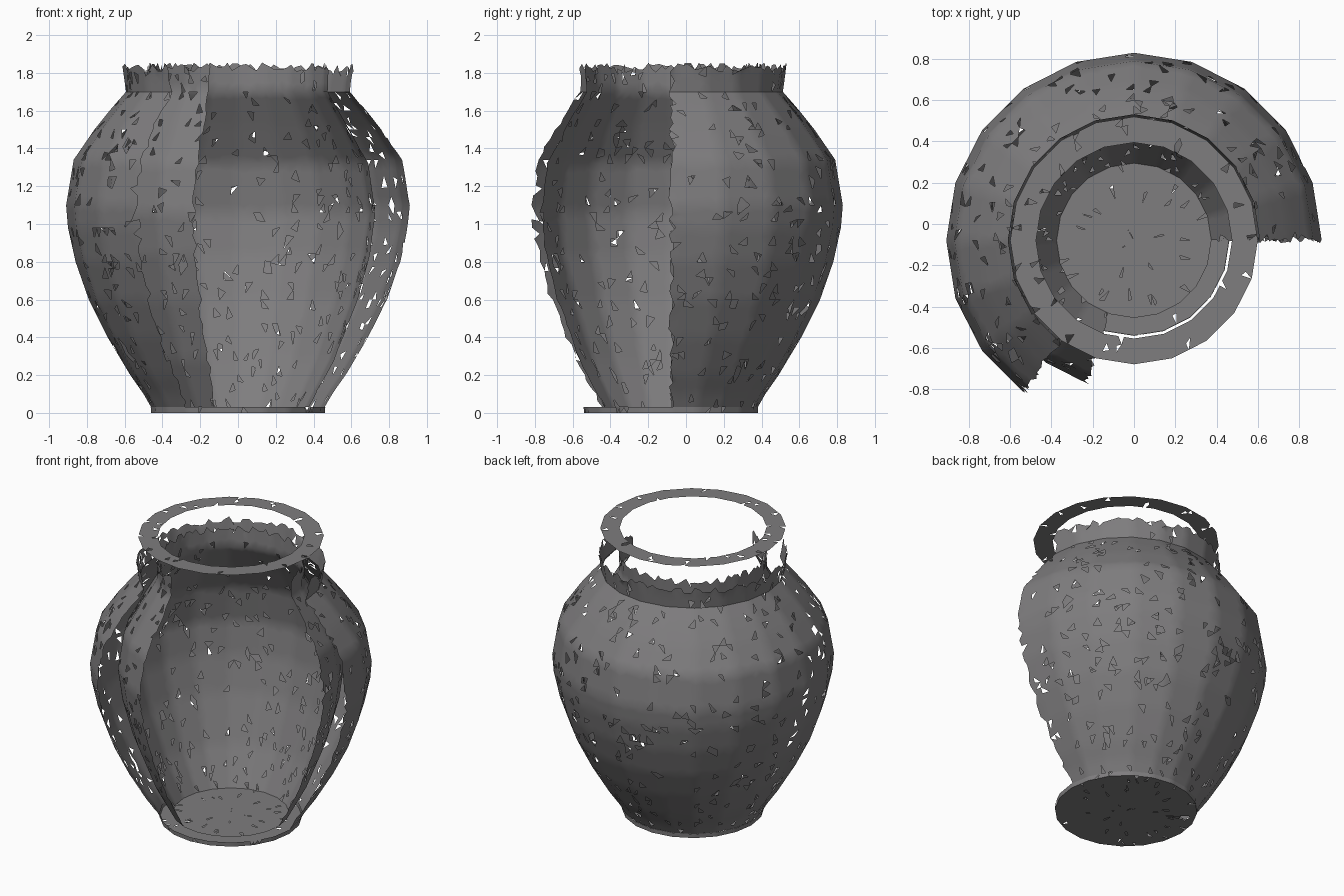
import bpy, bmesh, math, random
from mathutils import Vector

if "Cube" in bpy.data.objects:
    bpy.data.objects.remove(bpy.data.objects["Cube"])

random.seed(4)
SIDES = 20        # flat columns around the pot
SUB = 6           # small cells across each column
CY = -0.08        # axis of the pot in y
STEP = 0.046      # height of small cells

clay = bpy.data.materials.new("dark_clay")
clay.diffuse_color = (0.21, 0.205, 0.21, 1)
clay.use_nodes = True
clay.node_tree.nodes["Principled BSDF"].inputs["Base Color"].default_value = clay.diffuse_color


def point(u, r, z):
    """Point on a 20-sided polygon of radius r; u counts columns from +x."""
    i = math.floor(u)
    t = u - i
    a, b = (2 * math.pi * k / SIDES for k in (i, i + 1))
    x = (1 - t) * math.cos(a) + t * math.cos(b)
    y = (1 - t) * math.sin(a) + t * math.sin(b)
    return Vector((r * x, CY + r * y, z))


def worn_shell(name, profile, columns=SIDES, rough_top=False, holes=0.07):
    """Faceted turned surface of small irregular triangles, some chipped away."""
    # split the profile into small rows, remembering which are original corners
    rows, corner = [], []
    for (r0, z0), (r1, z1) in zip(profile, profile[1:]):
        n = max(1, round(math.hypot(r1 - r0, z1 - z0) / STEP))
        for k in range(n):
            t = k / n
            rows.append((r0 + (r1 - r0) * t, z0 + (z1 - z0) * t))
            corner.append(k == 0)
    rows.append(profile[-1])
    corner.append(True)

    closed = columns == SIDES
    count = columns * SUB
    bm = bmesh.new()
    grid = []
    for j, (r, z) in enumerate(rows):
        line = []
        for i in range(count if closed else count + 1):
            u, rr, zz = i / SUB, r, z
            if not closed and i in (0, count):  # torn side edges
                u += random.uniform(-0.11, 0.06) * (1 if i else -1)
            elif i % SUB:
                u += random.uniform(-0.3, 0.3) / SUB
            if rough_top and j == len(rows) - 1:  # torn upper edge
                zz += random.uniform(-0.035, 0.015)
            elif not corner[j]:
                other = rows[j + random.choice((-1, 1))]
                t = random.uniform(0, 0.3)
                rr += (other[0] - r) * t
                zz += (other[1] - z) * t
            line.append(bm.verts.new(point(u, rr, zz)))
        grid.append(line)
    for a, b in zip(grid, grid[1:]):
        for i in range(count):
            k = (i + 1) % len(a)
            if random.random() < 0.5:
                tris = ((a[i], a[k], b[k]), (a[i], b[k], b[i]))
            else:
                tris = ((a[i], a[k], b[i]), (a[k], b[k], b[i]))
            for p, q, s in tris:
                # bigger triangles are likelier to be chipped out
                area = (q.co - p.co).cross(s.co - p.co).length / 2
                if random.random() > holes * min(1, area / 0.001):
                    bm.faces.new((p, q, s))
    bmesh.ops.remove_doubles(bm, verts=bm.verts, dist=0.0005)
    loose = [v for v in bm.verts if not v.link_faces]
    bmesh.ops.delete(bm, geom=loose, context='VERTS')
    mesh = bpy.data.meshes.new(name)
    bm.to_mesh(mesh)
    bm.free()
    mesh.materials.append(clay)
    obj = bpy.data.objects.new(name, mesh)
    bpy.context.collection.objects.link(obj)
    # soften the bends between facets
    bpy.ops.object.select_all(action='DESELECT')
    obj.select_set(True)
    bpy.context.view_layer.objects.active = obj
    bpy.ops.object.shade_smooth_by_angle(angle=math.radians(40))


# Outer wall, open over seven columns at the front right
worn_shell("outer_wall",
           [(0.46, 0.03), (0.50, 0.10), (0.57, 0.20), (0.69, 0.40),
            (0.79, 0.60), (0.86, 0.80), (0.90, 0.98), (0.91, 1.10),
            (0.87, 1.34), (0.76, 1.50), (0.68, 1.60), (0.593, 1.70),
            (0.612, 1.84)], columns=13, rough_top=True)

# Inner wall, open over six columns
worn_shell("inner_wall",
           [(0.375, 0.03), (0.51, 0.28), (0.635, 0.60), (0.70, 0.84),
            (0.73, 1.06), (0.69, 1.32), (0.58, 1.52), (0.475, 1.70),
            (0.48, 1.84)], columns=14, rough_top=True)

# Flat rim at the very top
worn_shell("rim_ring", [(0.475, 2.0), (0.60, 2.0)])

# Foot band, underside and inner floor
worn_shell("foot_band", [(0.46, 0.0), (0.462, 0.03)])
worn_shell("underside", [(0.0, 0.0), (0.46, 0.0)])
worn_shell("inner_floor", [(0.0, 0.03), (0.375, 0.03)])
